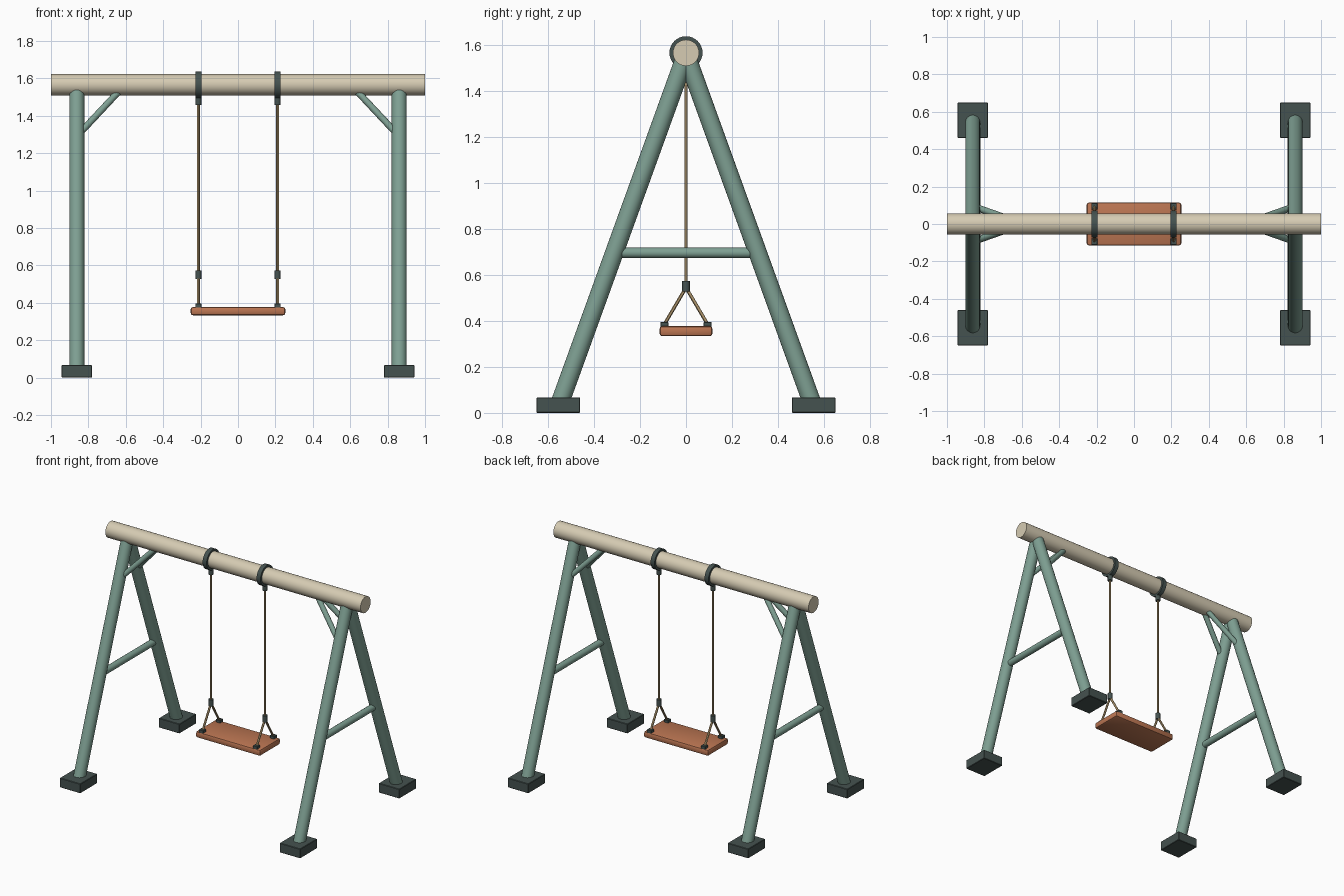
import bpy, bmesh, math
from mathutils import Vector, Matrix

if "Cube" in bpy.data.objects:
    bpy.data.objects.remove(bpy.data.objects["Cube"])


def material(name, rgb):
    m = bpy.data.materials.new(name)
    m.diffuse_color = (*rgb, 1)
    m.use_nodes = True
    m.node_tree.nodes["Principled BSDF"].inputs["Base Color"].default_value = m.diffuse_color
    return m


GREEN = material("green_paint", (0.21, 0.35, 0.29))
CREAM = material("cream_wood", (0.67, 0.60, 0.45))
DARK = material("dark_metal", (0.06, 0.085, 0.08))
ROPE = material("rope_tan", (0.45, 0.32, 0.16))
RUST = material("seat_orange", (0.50, 0.18, 0.085))


def finish(name, bm, mat):
    bmesh.ops.recalc_face_normals(bm, faces=bm.faces[:])
    me = bpy.data.meshes.new(name)
    bm.to_mesh(me)
    bm.free()
    me.shade_smooth()
    me.set_sharp_from_angle(angle=math.radians(30))
    me.materials.append(mat)
    ob = bpy.data.objects.new(name, me)
    bpy.context.collection.objects.link(ob)
    return ob


def rod(name, a, b, r, mat, sides=24):
    """Round bar between two points."""
    a, b = Vector(a), Vector(b)
    d = b - a
    m = Matrix.Translation((a + b) / 2) @ d.to_track_quat('Z', 'Y').to_matrix().to_4x4()
    bm = bmesh.new()
    bmesh.ops.create_cone(bm, cap_ends=True, segments=sides, radius1=r, radius2=r,
                          depth=d.length, matrix=m)
    return finish(name, bm, mat)


def block(name, centre, size, mat, bevel, segments=1):
    bm = bmesh.new()
    bmesh.ops.create_cube(bm, size=1, matrix=Matrix.Translation(centre) @ Matrix.Diagonal((*size, 1)))
    bmesh.ops.bevel(bm, geom=bm.edges[:], offset=bevel, segments=segments,
                    profile=0.5, affect='EDGES')
    return finish(name, bm, mat)


def ring(name, x, z, inner, outer, width, mat, sides=32):
    """Band wrapped around the beam."""
    bm = bmesh.new()
    h = width / 2
    loops = []
    for i in range(sides):
        t = 2 * math.pi * i / sides
        loops.append([bm.verts.new((x + dx, r * math.cos(t), z + r * math.sin(t)))
                      for dx, r in ((-h, inner), (-h, outer), (h, outer), (h, inner))])
    for i in range(sides):
        p, q = loops[i], loops[(i + 1) % sides]
        for k in range(4):
            n = (k + 1) % 4
            bm.faces.new((p[k], p[n], q[n], q[k]))
    return finish(name, bm, mat)


BEAM_Z = 1.566

# Top beam
rod("top_beam", (-1, 0, BEAM_Z), (1, 0, BEAM_Z), 0.057, CREAM, 32)

# A-frames
for sx, side in ((-1, "left"), (1, "right")):
    x = 0.862 * sx
    for sy, end in ((-1, "front"), (1, "back")):
        tag = f"{side}_{end}"
        rod(f"{tag}_leg", (x, 0.555 * sy, 0.025), (x, 0.003 * sy, 1.55), 0.04, GREEN)
        block(f"{tag}_foot", (x, 0.555 * sy, 0.0335), (0.162, 0.19, 0.067), DARK, 0.003)
        rod(f"{tag}_brace", (x, 0.095 * sy, 1.29), (0.642 * sx, 0.018 * sy, 1.525),
            0.018, GREEN, 16)
    rod(f"{side}_crossbar", (x, -0.31, 0.696), (x, 0.31, 0.696), 0.023, GREEN, 16)

    # Swing hangers
    h = 0.2115 * sx
    ring(f"{side}_beam_collar", h, BEAM_Z, 0.055, 0.072, 0.031, DARK)
    rod(f"{side}_hanger_clamp", (h, 0, 1.503), (h, 0, 1.458), 0.0165, DARK, 16)
    rod(f"{side}_rope", (h, 0, 1.47), (h, 0, 0.55), 0.0075, ROPE, 12)
    rod(f"{side}_rope_joint", (h, 0, 0.527), (h, 0, 0.573), 0.0165, DARK, 16)
    for sy, end in ((-1, "front"), (1, "back")):
        rod(f"{side}_{end}_seat_rope", (h, 0, 0.545), (h, 0.094 * sy, 0.385), 0.0075, ROPE, 12)
        block(f"{side}_{end}_seat_clamp", (h, 0.094 * sy, 0.383), (0.034, 0.034, 0.026),
              DARK, 0.002)

# Seat
block("seat", (0, 0, 0.3555), (0.506, 0.23, 0.044), RUST, 0.012, 2)
